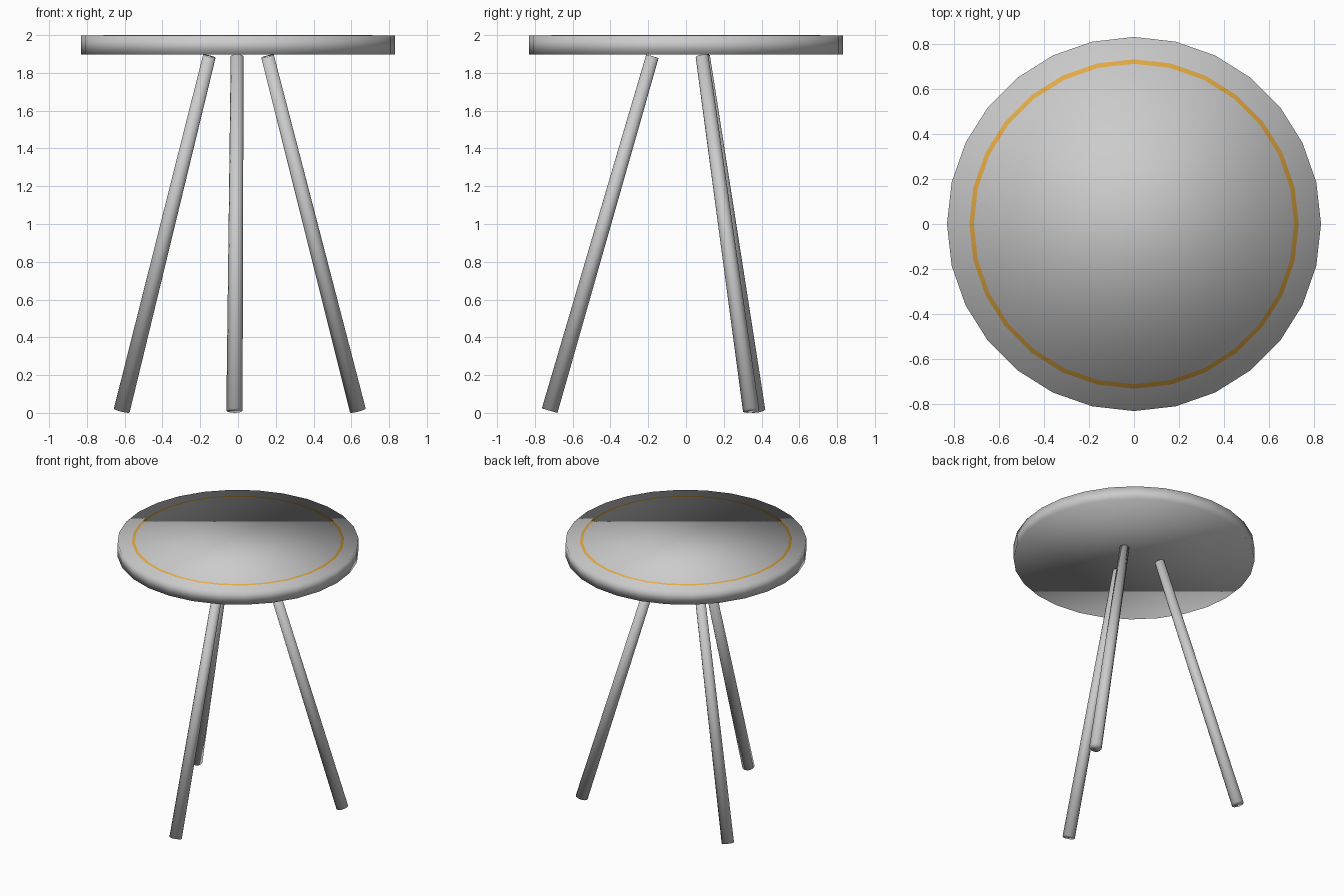
import bpy
import math
from mathutils import Vector

if "Cube" in bpy.data.objects:
    bpy.data.objects.remove(bpy.data.objects["Cube"])


def cylinder(name, bottom, top, r_bottom, r_top, sides):
    """Smooth-shaded (tapered) cylinder between two points."""
    bottom, top = Vector(bottom), Vector(top)
    axis = top - bottom
    bpy.ops.mesh.primitive_cone_add(
        vertices=sides, radius1=r_bottom, radius2=r_top, depth=axis.length,
        location=(bottom + top) / 2,
        rotation=axis.to_track_quat('Z', 'Y').to_euler())
    obj = bpy.context.object
    obj.name = name
    bpy.ops.object.shade_smooth()
    return obj


def disc(name, z0, z1, radius):
    obj = cylinder(name, (0, 0, z0), (0, 0, z1), radius, radius, 28)
    obj.rotation_euler = (0, 0, 0)
    return obj


# Round seat with a thin coloured ring around the sitting surface
disc("seat", 1.897, 1.997, 0.83)
ring = disc("seat_ring", 1.98, 1.9985, 0.731)
disc("seat_pad", 1.985, 2.0, 0.711)

gold = bpy.data.materials.new("gold")
gold.diffuse_color = (0.8, 0.42, 0.06, 1)
gold.use_nodes = True
gold.node_tree.nodes["Principled BSDF"].inputs["Base Color"].default_value = gold.diffuse_color
ring.data.materials.append(gold)

# Three splayed, tapered legs
for name, degrees in (("front_leg", -91.5), ("right_leg", 28.5), ("left_leg", 148.5)):
    a = math.radians(degrees)
    c, s = math.cos(a), math.sin(a)
    cylinder(name, (0.722 * c, 0.722 * s, 0.012), (0.178 * c, 0.178 * s, 1.888),
             0.043, 0.034, 12)
